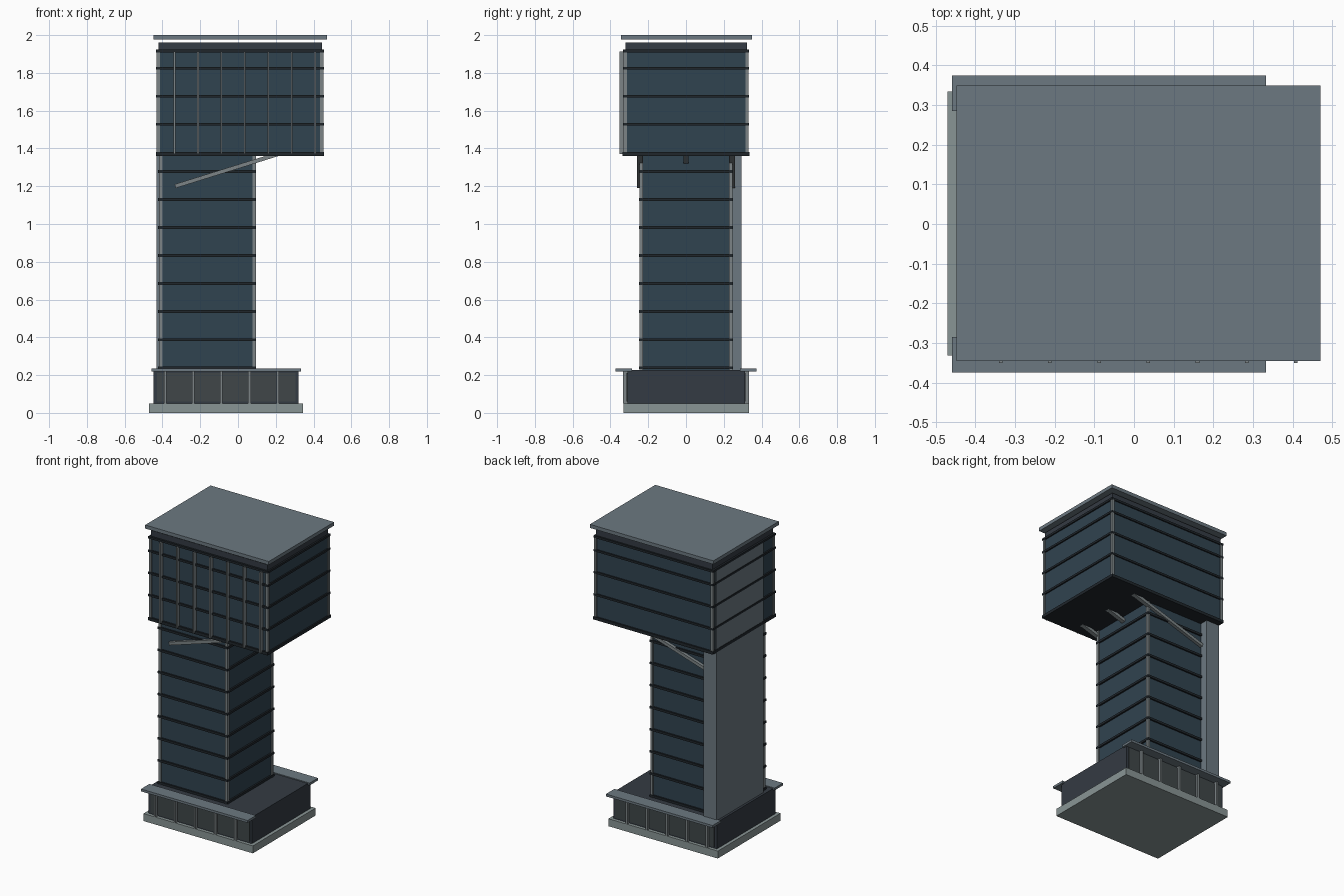
import bpy, math
from mathutils import Matrix

if "Cube" in bpy.data.objects:
    bpy.data.objects.remove(bpy.data.objects["Cube"])


def material(name, rgb):
    m = bpy.data.materials.new(name)
    m.diffuse_color = (*rgb, 1)
    m.use_nodes = True
    m.node_tree.nodes["Principled BSDF"].inputs["Base Color"].default_value = m.diffuse_color
    return m


GLASS = material("blue_glass", (0.030, 0.056, 0.080))
DARK = material("dark_metal", (0.014, 0.019, 0.024))
WALL = material("dark_wall", (0.034, 0.043, 0.056))
PANE = material("shop_glass", (0.050, 0.062, 0.066))
METAL = material("grey_metal", (0.15, 0.19, 0.22))
STEEL = material("light_frame", (0.20, 0.23, 0.24))
STONE = material("concrete", (0.25, 0.30, 0.30))

UNIT = [(x, y, z) for x in (0, 1) for y in (0, 1) for z in (0, 1)]
FACES = [(0, 1, 3, 2), (4, 6, 7, 5), (0, 4, 5, 1), (2, 3, 7, 6), (0, 2, 6, 4), (1, 5, 7, 3)]


def box(name, xs, ys, zs, mat):
    """Box given by its extents on each axis."""
    me = bpy.data.meshes.new(name)
    me.from_pydata([(xs[i], ys[j], zs[k]) for i, j, k in UNIT], [], FACES)
    me.materials.append(mat)
    ob = bpy.data.objects.new(name, me)
    bpy.context.collection.objects.link(ob)
    return ob


def around(c, w):
    return (c - w / 2, c + w / 2)


def corner_posts(name, xs, ys, zs, w):
    for x in xs:
        for y in ys:
            box(name, around(x, w), around(y, w), zs, STEEL)


# Base and podium
box("plinth", (-0.47, 0.343), (-0.332, 0.334), (0, 0.05), STONE)
box("podium", (-0.448, 0.32), (-0.31, 0.312), (0.05, 0.228), WALL)
for s in (-1, 1):
    box("shop_window", (-0.43, 0.305), sorted((s * 0.30, s * 0.316)), (0.06, 0.212), PANE)
    box("canopy", (-0.459, 0.333), sorted((s * 0.285, s * 0.374)), (0.218, 0.234), METAL)
    for i in range(5):
        box("shop_mullion", around(-0.386 + 0.149 * i, 0.014),
            sorted((s * 0.305, s * 0.333)), (0.05, 0.22), STEEL)

# Lower tower
box("tower_glass", (-0.412, 0.085), (-0.238, 0.238), (0.22, 1.37), GLASS)
corner_posts("tower_post", (-0.41, 0.085), (-0.236, 0.236), (0.228, 1.37), 0.018)
for i in range(8):
    box("tower_floor_band", (-0.424, 0.096), (-0.248, 0.248),
        around(0.239 + 0.1485 * i, 0.015), DARK)

# Service core on the left side, running up into the head
box("service_core", (-0.432, -0.335), (-0.205, 0.294), (0.05, 1.91), METAL)

# Overhanging head
box("head_glass", (-0.425, 0.446), (-0.323, 0.325), (1.362, 1.915), GLASS)
corner_posts("head_post", (-0.423, 0.444), (-0.321, 0.323), (1.366, 1.915), 0.018)
box("head_soffit", (-0.434, 0.455), (-0.335, 0.335), (1.36, 1.38), DARK)
for z in (1.528, 1.677, 1.825, 1.916):
    box("head_floor_band", (-0.435, 0.455), (-0.333, 0.333), around(z, 0.014), DARK)
for i in range(7):
    box("facade_fin", around(-0.336 + 0.124 * i, 0.009), (-0.351, -0.32), (1.37, 1.912), STEEL)

# Parapet and floating roof slab
box("parapet", (-0.422, 0.444), (-0.32, 0.322), (1.915, 1.961), WALL)
box("roof_slab", (-0.448, 0.47), (-0.345, 0.349), (1.976, 2.0), METAL)

# Diagonal braces under the overhang
x0, z0, x1, z1 = -0.333, 1.2, 0.215, 1.371
length = math.hypot(x1 - x0, z1 - z0)
for y in (-0.245, 0, 0.245):
    b = box("diagonal_brace", (0, length), around(0, 0.028), around(0, 0.021), STEEL)
    b.matrix_world = (Matrix.Translation((x0, y, z0))
                      @ Matrix.Rotation(-math.atan2(z1 - z0, x1 - x0), 4, 'Y'))
